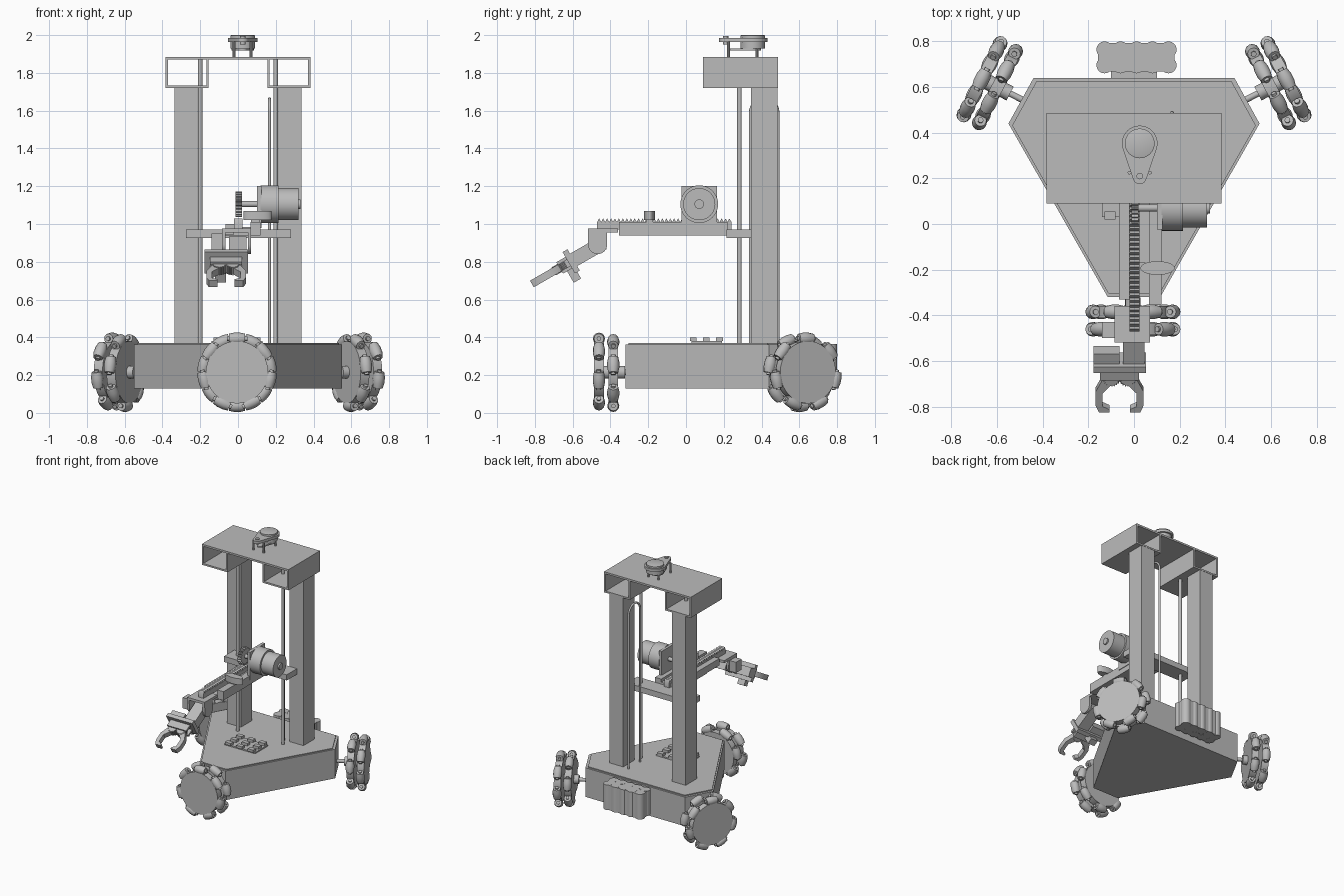
import bpy, bmesh
from math import radians, pi, sin, cos
from mathutils import Matrix, Vector

cube = bpy.data.objects.get("Cube")
if cube:
    bpy.data.objects.remove(cube, do_unlink=True)

grey = bpy.data.materials.new("plain_grey")
grey.use_nodes = True
grey.diffuse_color = (0.5, 0.5, 0.5, 1)
grey.node_tree.nodes["Principled BSDF"].inputs["Base Color"].default_value = (0.5, 0.5, 0.5, 1)

IDENT = Matrix()
TURN_X = Matrix(((0, 0, 1, 0), (1, 0, 0, 0), (0, 1, 0, 0), (0, 0, 0, 1)))  # local z -> x


def finish(name, bm):
    bmesh.ops.recalc_face_normals(bm, faces=bm.faces)
    mesh = bpy.data.meshes.new(name)
    bm.to_mesh(mesh)
    bm.free()
    mesh.materials.append(grey)
    mesh.shade_smooth()
    mesh.set_sharp_from_angle(angle=radians(35))
    obj = bpy.data.objects.new(name, mesh)
    bpy.context.collection.objects.link(obj)
    return obj


def add_prism(bm, pts, z0, z1, m=IDENT):
    lo = [bm.verts.new(m @ Vector((x, y, z0))) for x, y in pts]
    hi = [bm.verts.new(m @ Vector((x, y, z1))) for x, y in pts]
    bm.faces.new(lo[::-1])
    bm.faces.new(hi)
    for i in range(len(pts)):
        j = (i + 1) % len(pts)
        bm.faces.new((lo[i], lo[j], hi[j], hi[i]))


def add_box(bm, x0, x1, y0, y1, z0, z1, m=IDENT):
    add_prism(bm, [(x0, y0), (x1, y0), (x1, y1), (x0, y1)], z0, z1, m)


def add_lathe(bm, profile, m=IDENT, n=12):
    # profile of (radius, height) turned about local z
    rings = [[bm.verts.new(m @ Vector((r * cos(2 * pi * i / n), r * sin(2 * pi * i / n), h)))
              for i in range(n)] for r, h in profile]
    bm.faces.new(rings[0][::-1])
    bm.faces.new(rings[-1])
    for a, b in zip(rings, rings[1:]):
        for i in range(n):
            j = (i + 1) % n
            bm.faces.new((a[i], a[j], b[j], b[i]))


def boxes(name, *dims, m=IDENT):
    bm = bmesh.new()
    for d in dims:
        add_box(bm, *d, m)
    return finish(name, bm)


def prism(name, pts, z0, z1, m=IDENT):
    bm = bmesh.new()
    add_prism(bm, pts, z0, z1, m)
    return finish(name, bm)


def lathe(name, profile, m=IDENT, n=32):
    bm = bmesh.new()
    add_lathe(bm, profile, m, n)
    return finish(name, bm)


def arc(cx, cy, r, a0, a1, n):
    return [(cx + r * cos(radians(a0 + (a1 - a0) * i / n)),
             cy + r * sin(radians(a0 + (a1 - a0) * i / n))) for i in range(n + 1)]


def at(x, y, z):
    return Matrix.Translation((x, y, z))


# Chassis and deck
half = [(0.44, 0.64), (0.55, 0.44), (0.115, -0.32)]
outline = half + [(-x, y) for x, y in reversed(half)]
prism("chassis", outline, 0.13, 0.362)
prism("deck_plate", [(x * 0.97, 0.005 + y * 0.97) for x, y in outline], 0.362, 0.37)

# Omni wheels: two staggered rows of barrel rollers on discs
ROLLER = [(0.012, -0.054), (0.012, -0.043), (0.026, -0.043), (0.032, -0.015),
          (0.032, 0.015), (0.026, 0.043), (0.012, 0.043), (0.012, 0.054)]
COUNT = 7


def wheel(side, x, y, angle):
    m = at(x, y, 0.215) @ Matrix.Rotation(radians(angle), 4, 'Z') @ Matrix.Rotation(pi / 2, 4, 'Y')
    rollers, discs = bmesh.new(), bmesh.new()
    for row, h in enumerate((-0.038, 0.038)):
        add_lathe(discs, [(0.165, h - 0.026), (0.165, h + 0.026)], m, 40)
        for k in range(COUNT):
            spin = Matrix.Rotation(2 * pi * (k + row / 2) / COUNT, 4, 'Z')
            add_lathe(rollers, ROLLER, m @ spin @ at(0.178, 0, h) @ Matrix.Rotation(pi / 2, 4, 'X'), 12)
    finish(side + "_wheel_rollers", rollers)
    finish(side + "_wheel_discs", discs)
    lathe(side + "_axle", [(0.014, -0.17), (0.014, -0.1), (0.034, -0.1), (0.034, 0.02)], m, 16)


wheel("front", -0.005, -0.423, -90)
wheel("left", 0.632, 0.617, 27)
wheel("right", -0.632, 0.617, 153)

# Battery pack
bm = bmesh.new()
for i in range(5):
    for y in (0.696, 0.764):
        add_lathe(bm, [(0.036, 0.165), (0.036, 0.365)], at(-0.129 + i * 0.07, y, 0), 16)
add_box(bm, -0.13, 0.15, 0.668, 0.792, 0.166, 0.364)
add_box(bm, -0.158, 0.178, 0.696, 0.764, 0.166, 0.364)
finish("battery_pack", bm)
boxes("battery_mount", (-0.1, 0.1, 0.63, 0.68, 0.2, 0.33))

# Circuit board on the deck
boxes("circuit_board", (-0.14, 0.13, 0.03, 0.19, 0.37, 0.38))
boxes("board_parts", *[(x, x + 0.05, y, y + 0.035, 0.38, 0.4)
                       for x in (-0.13, -0.03, 0.07) for y in (0.02, 0.09, 0.16)])

# Columns, guide rods and head tubes
for side, s in (("left", 1), ("right", -1)):
    xs = sorted((s * 0.215, s * 0.337))
    boxes(side + "_column", (*xs, 0.345, 0.485, 0.36, 1.725))
    lathe(side + "_guide_rod", [(0.012, 0.36), (0.012, 1.88)], at(s * 0.2, 0.283, 0), 16)
    a, b = sorted((s * 0.155, s * 0.383))
    boxes(side + "_head_tube", (a, a + 0.013, 0.09, 0.487, 1.72, 1.872),
          (b - 0.013, b, 0.09, 0.487, 1.72, 1.872), (a, b, 0.09, 0.487, 1.72, 1.733))
boxes("head_plate", (-0.383, 0.383, 0.09, 0.487, 1.87, 1.885))

# Lift cable loop
curve = bpy.data.curves.new("lift_cable", 'CURVE')
curve.dimensions = '3D'
curve.bevel_depth = 0.008
curve.bevel_resolution = 2
path = [(0.487, 0.365)] + arc(0.414, 1.59, 0.073, 0, 180, 14) + [(0.341, 0.365)]
spline = curve.splines.new('POLY')
spline.points.add(len(path) - 1)
for p, (y, z) in zip(spline.points, path):
    p.co = (0.167, y, z, 1)
curve.materials.append(grey)
bpy.context.collection.objects.link(bpy.data.objects.new("lift_cable", curve))

# Scanner on top
SX, SY = 0.025, 0.353
drop = arc(SX, SY, 0.078, -15, 195, 24) + arc(SX, 0.205, 0.03, 200, 340, 10)
prism("scanner_plate", drop, 1.963, 1.985)
prism("scanner_lower_plate", [(SX + (x - SX) * 0.75, 0.32 + (y - 0.32) * 0.7) for x, y in drop], 1.918, 1.928)
lathe("scanner_turret", [(0.065, 1.93), (0.065, 1.998), (0.06, 2.0)], at(SX, SY, 0))
lathe("scanner_pulley", [(0.014, 1.95), (0.014, 1.995)], at(SX, 0.21, 0), 16)
bm = bmesh.new()
for x in (-0.02, 0.07):
    for y in (0.225, 0.375):
        add_lathe(bm, [(0.008, 1.88), (0.008, 1.965)], at(x, y, 0), 10)
finish("scanner_posts", bm)

# Lift carriage and sliding arm
boxes("carriage_bar", (-0.275, 0.28, 0.215, 0.345, 0.925, 0.97))
boxes("arm_bed", (-0.065, 0.12, -0.17, 0.22, 0.94, 0.985))
boxes("arm_rails", (-0.065, -0.02, -0.33, 0.22, 0.945, 1.0), (0.065, 0.12, -0.355, 0.22, 0.94, 1.01))
TEETH, Y0, PITCH = 34, -0.47, 0.0209
teeth = []
for i in range(TEETH):
    y = Y0 + i * PITCH
    teeth += [(y, 1.01), (y + PITCH / 2, 1.03)]
prism("toothed_rack", [(Y0, 0.97)] + teeth + [(Y0 + TEETH * PITCH, 1.01), (Y0 + TEETH * PITCH, 0.97)],
      -0.02, 0.025, TURN_X)

# Drive motor, pinion and shaft
MOTOR = at(0, 0.07, 1.105) @ TURN_X
gear = [((0.068 if i % 4 < 2 else 0.056) * cos(2 * pi * i / 80),
         (0.068 if i % 4 < 2 else 0.056) * sin(2 * pi * i / 80)) for i in range(80)]
prism("pinion", gear, -0.012, 0.02, MOTOR)
lathe("motor_shaft", [(0.016, 0), (0.016, 0.12)], MOTOR, 16)
boxes("motor_mount", (0.1, 0.125, -0.025, 0.165, 0.98, 1.2))
lathe("motor", [(0.1, 0.12), (0.1, 0.215), (0.085, 0.215), (0.085, 0.32),
                (0.025, 0.32), (0.025, 0.332)], MOTOR, 40)

# Side roller clamp on the arm
ellipse = [(0.103 + 0.075 * cos(2 * pi * i / 28), -0.193 + 0.03 * sin(2 * pi * i / 28)) for i in range(28)]
prism("arm_clamp", ellipse, 1.02, 1.07)
boxes("clamp_foot", (0.07, 0.115, -0.21, -0.175, 1.0, 1.03))

# Wrist bracket: two rounded cheeks under the arm tip
cheek = [(-0.42, 0.97), (-0.52, 0.97)] + arc(-0.468, 0.892, 0.051, 180, 360, 14)
prism("wrist_cheek_left", cheek, 0.052, 0.07, TURN_X)
prism("wrist_cheek_right", cheek, -0.085, -0.067, TURN_X)
boxes("wrist_plate", (-0.085, 0.07, -0.52, -0.36, 0.955, 0.975))
boxes("wrist_servo", (-0.14, -0.085, -0.5, -0.43, 0.865, 0.95))

# Forearm and gripper, tilted down toward the front
G = at(-0.063, -0.465, 0.885) @ Matrix.Rotation(radians(30), 4, 'X')
boxes("forearm", (0.015, 0.108, -0.15, 0.03, -0.038, 0.038), m=G)
boxes("gripper_bracket", (-0.115, 0.115, -0.18, -0.15, -0.065, 0.065), m=G)
boxes("gripper_body", (-0.085, 0.085, -0.235, -0.17, -0.035, -0.018),
      (-0.085, 0.085, -0.235, -0.17, 0.018, 0.035), (-0.06, 0.06, -0.2, -0.17, -0.03, 0.03), m=G)
boxes("gripper_servo", (-0.06, 0.0, -0.21, -0.165, -0.105, -0.03), m=G)
boxes("roll_servo", (-0.115, 0.0, -0.15, -0.1, -0.035, 0.035), m=G)
finger = [(0.03, -0.2), (0.07, -0.23), (0.105, -0.3), (0.105, -0.37), (0.09, -0.405),
          (0.045, -0.405), (0.045, -0.39), (0.075, -0.375), (0.075, -0.31), (0.03, -0.26)]
for side, s in (("left", 1), ("right", -1)):
    prism(side + "_finger", [(s * x, y) for x, y in finger], -0.02, 0.02, G)
    prism(side + "_finger_gear", [(x * 0.55, y * 0.55) for x, y in gear], -0.024, 0.024,
          G @ at(s * 0.035, -0.235, 0))
